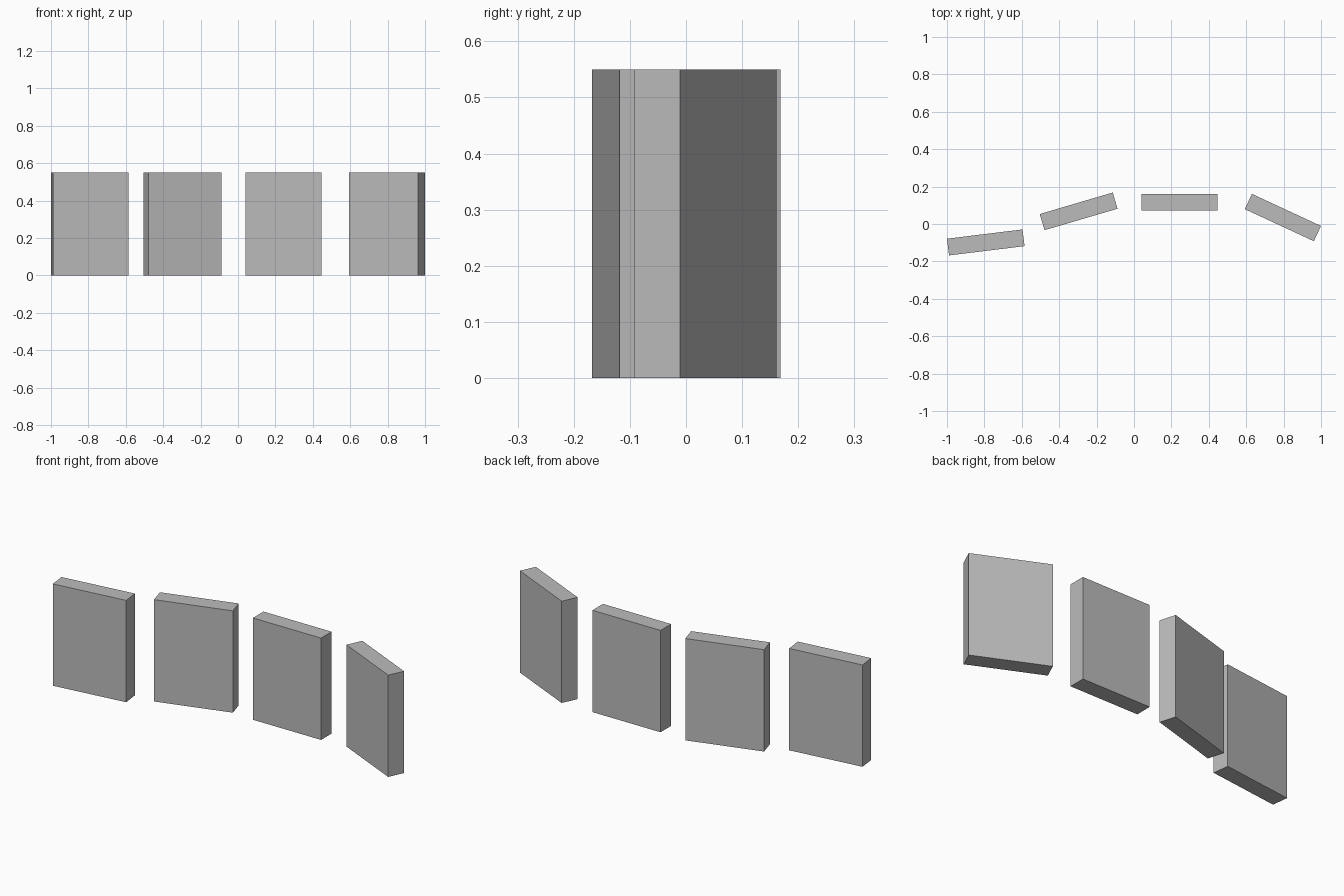
import bpy
from math import radians

cube = bpy.data.objects.get("Cube")
if cube:
    bpy.data.objects.remove(cube, do_unlink=True)

WIDTH, DEPTH, HEIGHT = 0.407, 0.09, 0.55

# Plain grey shared by every panel
grey = bpy.data.materials.new("plain_grey")
grey.use_nodes = True
colour = (0.5, 0.5, 0.5, 1)
grey.diffuse_color = colour
grey.node_tree.nodes["Principled BSDF"].inputs["Base Color"].default_value = colour


def panel(name, x, y, angle):
    """Upright slab standing on the ground, turned about z."""
    bpy.ops.mesh.primitive_cube_add(size=1, location=(x, y, HEIGHT / 2),
                                    rotation=(0, 0, radians(angle)))
    slab = bpy.context.object
    slab.name = name
    slab.scale = (WIDTH, DEPTH, HEIGHT)
    slab.data.materials.append(grey)


# Four freestanding slabs along a gentle arc
panel("outer_right_panel", -0.7925, -0.0985, 7)
panel("inner_right_panel", -0.296, 0.0675, 16.4)
panel("inner_left_panel", 0.243, 0.116, 0)
panel("outer_left_panel", 0.796, 0.0345, -24.9)
